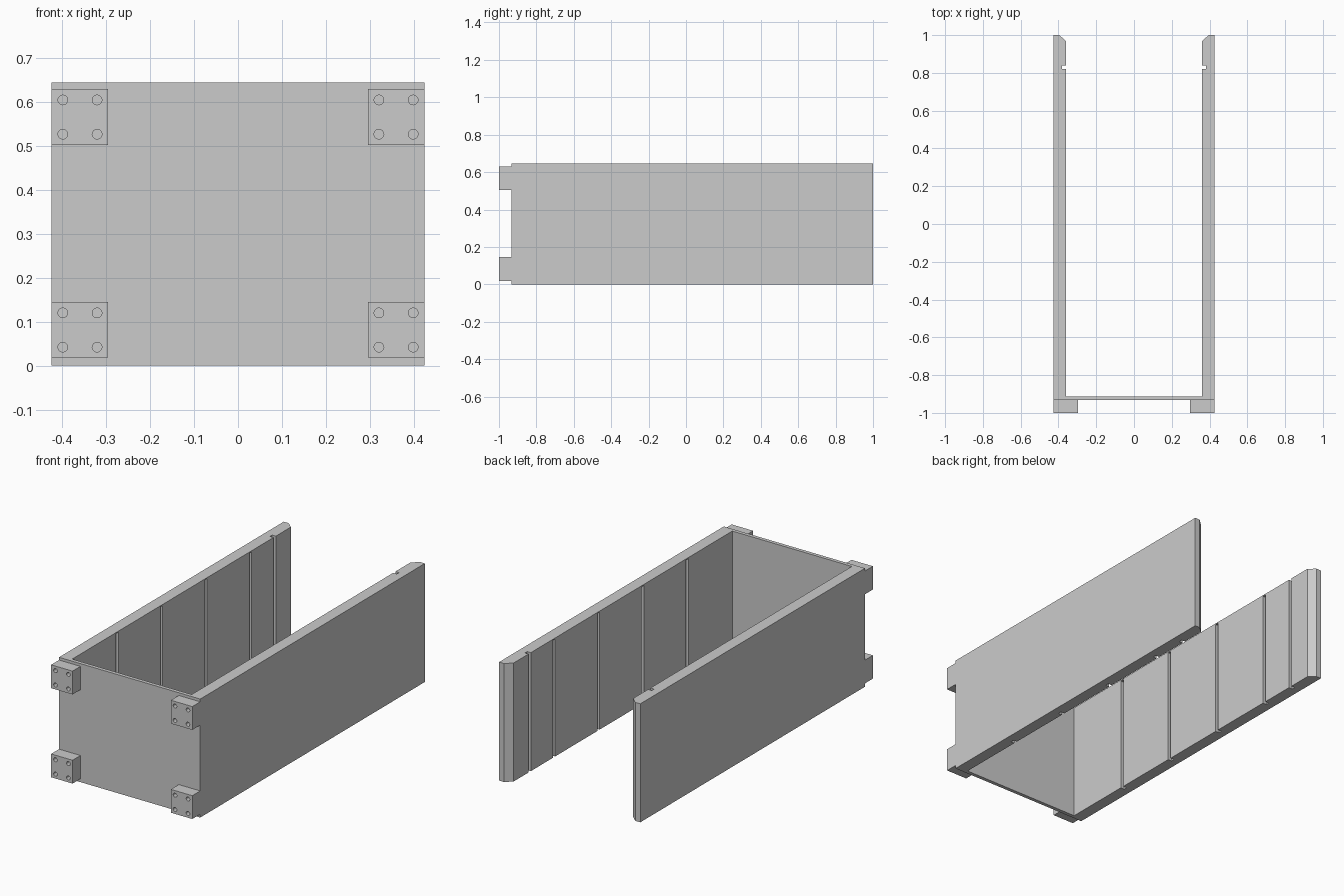
import bpy, bmesh, math
from mathutils import Matrix

cube = bpy.data.objects.get("Cube")
if cube:
    bpy.data.objects.remove(cube, do_unlink=True)

grey = bpy.data.materials.new("plain grey")
grey.use_nodes = True
grey.diffuse_color = (0.6, 0.6, 0.6, 1)
grey.node_tree.nodes["Principled BSDF"].inputs["Base Color"].default_value = (0.6, 0.6, 0.6, 1)

HEIGHT, OUTER, INNER = 0.645, 0.425, 0.36
FRONT, BACK = -0.932, 1.0


def make_object(name, bm):
    bmesh.ops.recalc_face_normals(bm, faces=bm.faces)
    mesh = bpy.data.meshes.new(name)
    bm.to_mesh(mesh)
    bm.free()
    mesh.materials.append(grey)
    obj = bpy.data.objects.new(name, mesh)
    bpy.context.collection.objects.link(obj)
    return obj


def add_prism(bm, outline, z0, z1):
    """Extrude a flat xy outline from z0 to z1."""
    face = bm.faces.new([bm.verts.new((x, y, z0)) for x, y in outline])
    moved = bmesh.ops.extrude_face_region(bm, geom=[face])["geom"]
    verts = [v for v in moved if isinstance(v, bmesh.types.BMVert)]
    bmesh.ops.translate(bm, verts=verts, vec=(0, 0, z1 - z0))


def add_box(bm, x0, x1, y0, y1, z0, z1):
    add_prism(bm, [(x0, y0), (x1, y0), (x1, y1), (x0, y1)], z0, z1)


def cut(obj, cutter):
    cutter.hide_render = True
    mod = obj.modifiers.new("cut", "BOOLEAN")
    mod.operation = "DIFFERENCE"
    mod.solver = "EXACT"
    mod.object = cutter
    bpy.context.view_layer.objects.active = obj
    bpy.ops.object.modifier_apply(modifier=mod.name)
    bpy.data.objects.remove(cutter, do_unlink=True)


# U-shaped tray body: two long walls with bevelled inner ends and a thin front panel
half = [(INNER, -0.912), (INNER, 0.968), (0.395, BACK), (OUTER, BACK), (OUTER, FRONT)]
outline = half + [(-x, y) for x, y in reversed(half)]
bm = bmesh.new()
add_prism(bm, outline, 0, HEIGHT)
body = make_object("tray_body", bm)

# Vertical grooves inside the walls; only the rear one runs out through the top
bm = bmesh.new()
for side in (-1, 1):
    xs = sorted((side * (INNER - 0.02), side * 0.382))
    for i in range(4):
        y = -0.525 + 0.382 * i
        add_box(bm, *xs, y - 0.01, y + 0.01, -0.05, HEIGHT - 0.006)
    add_box(bm, *xs, 0.82, 0.84, -0.05, HEIGHT + 0.05)
cut(body, make_object("groove_cutter", bm))

# Corner mounting blocks, each with four round holes
for side, side_name in ((-1, "right"), (1, "left")):
    for z, level in ((0.018, "lower"), (0.503, "upper")):
        bm = bmesh.new()
        xs = sorted((side * 0.296, side * OUTER))
        add_box(bm, *xs, -1, FRONT, z, z + 0.127)
        block = make_object(f"{level}_{side_name}_mounting_block", bm)
        bm = bmesh.new()
        for hx in (0.321, 0.399):
            for hz in (0.024, 0.102):
                place = Matrix.Translation((side * hx, -1, z + hz)) @ Matrix.Rotation(math.pi / 2, 4, "X")
                bmesh.ops.create_cone(bm, cap_ends=True, segments=24, radius1=0.011,
                                      radius2=0.011, depth=0.1, matrix=place)
        cut(block, make_object("hole_cutter", bm))
